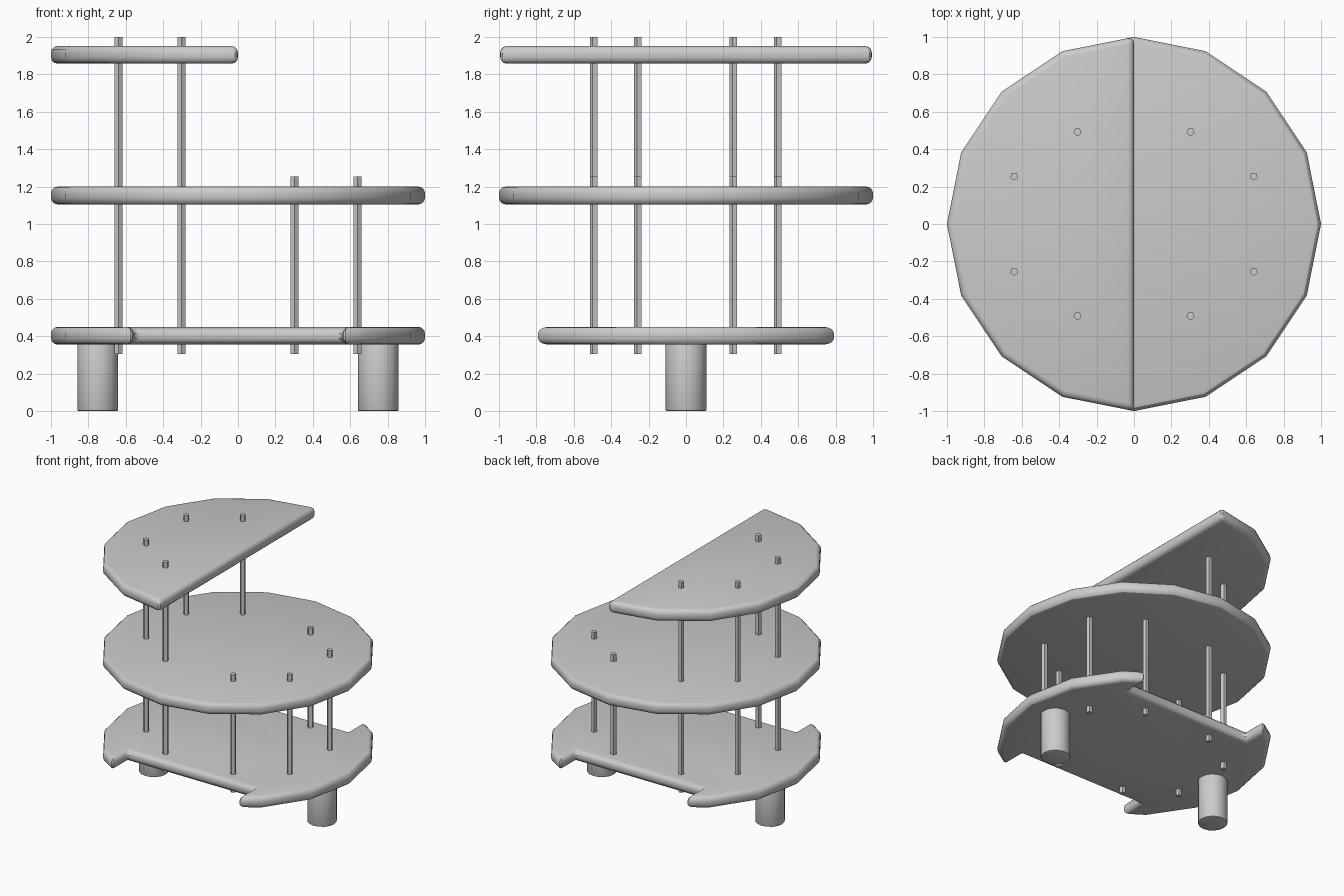
import bpy, bmesh
from math import sin, cos, radians, pi

if "Cube" in bpy.data.objects:
    bpy.data.objects.remove(bpy.data.objects["Cube"])


def prism(name, outline, z0, z1, bevel=0.0, segments=3):
    """Extrude a counter-clockwise outline from z0 to z1 and round its edges."""
    bm = bmesh.new()
    face = bm.faces.new([bm.verts.new((x, y, z0)) for x, y in outline])
    ext = bmesh.ops.extrude_face_region(bm, geom=[face], use_keep_orig=True)
    verts = [v for v in ext["geom"] if isinstance(v, bmesh.types.BMVert)]
    bmesh.ops.translate(bm, verts=verts, vec=(0, 0, z1 - z0))
    bmesh.ops.recalc_face_normals(bm, faces=bm.faces)
    mesh = bpy.data.meshes.new(name)
    bm.to_mesh(mesh)
    bm.free()
    obj = bpy.data.objects.new(name, mesh)
    bpy.context.collection.objects.link(obj)
    bpy.ops.object.select_all(action='DESELECT')
    obj.select_set(True)
    bpy.context.view_layer.objects.active = obj
    if bevel:
        mod = obj.modifiers.new("round_edges", 'BEVEL')
        mod.width = bevel
        mod.segments = segments
        mod.limit_method = 'ANGLE'
        mod.angle_limit = radians(30)
        bpy.ops.object.modifier_apply(modifier=mod.name)
    bpy.ops.object.shade_smooth_by_angle(angle=radians(30))
    return obj


def ring(radius, sides, cx=0.0, cy=0.0, start=0.0):
    return [(cx + radius * cos(start + 2 * pi * i / sides),
             cy + radius * sin(start + 2 * pi * i / sides)) for i in range(sides)]


disc = ring(1.0, 16)

# Bottom plate: disc with a rectangular notch at front and back
nx, ny, tip = 0.56, 0.60, 0.805
right = [(cos(radians(a)), sin(radians(a))) for a in (-45, -22.5, 0, 22.5, 45)]
half = [(nx, -ny), (nx, -tip)] + right + [(nx, tip), (nx, ny)]
prism("bottom_plate", half + [(-x, -y) for x, y in half], 0.355, 0.45, 0.035)

# Full middle plate and half-disc top plate
prism("middle_plate", disc, 1.105, 1.20, 0.035)
prism("top_half_plate", disc[4:13], 1.857, 1.952, 0.035)

# Five-sided support rods: tall ones on the left, short ones on the right
for sx, side, top in ((-1, "left", 2.0), (1, "right", 1.255)):
    for sy, end in ((-1, "front"), (1, "back")):
        for x, y, tag in ((0.302, 0.492, "inner"), (0.64, 0.255, "outer")):
            prism(f"rod_{side}_{end}_{tag}",
                  ring(0.0225, 5, sx * x, sy * y, -pi / 2), 0.305, top)

# Cylindrical feet
for sx, side in ((-1, "left"), (1, "right")):
    prism(f"foot_{side}", ring(0.109, 16, sx * 0.75, 0), 0.0, 0.37, 0.008, 2)
